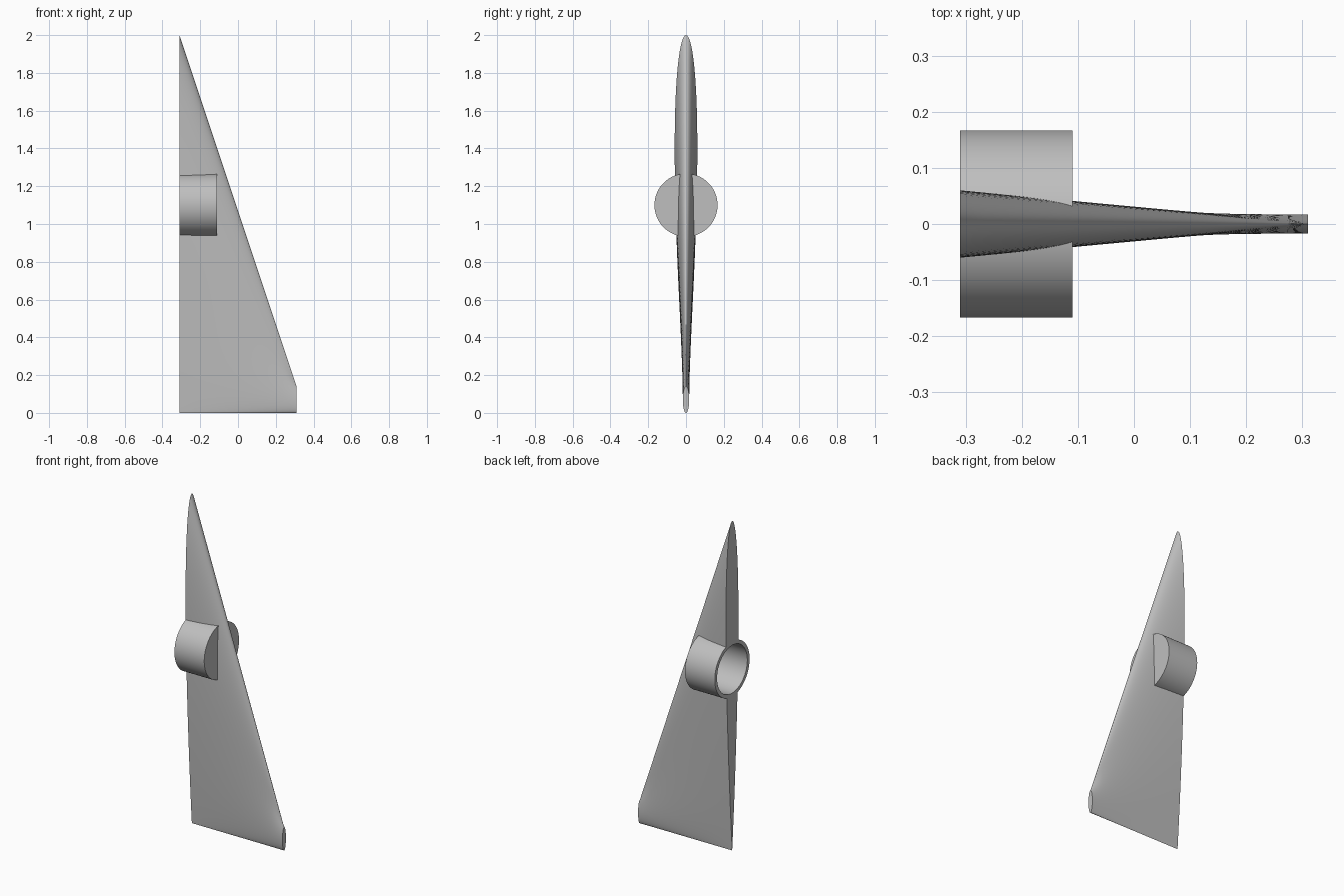
import bpy, bmesh, math
from mathutils import Matrix

cube = bpy.data.objects.get("Cube")
if cube:
    bpy.data.objects.remove(cube, do_unlink=True)

ROOT_X, TIP_X = -0.31, 0.31
HUB_Z = 1.1

grey = bpy.data.materials.new("plain_grey")
grey.use_nodes = True
grey.diffuse_color = (0.52, 0.52, 0.52, 1)
grey.node_tree.nodes["Principled BSDF"].inputs["Base Color"].default_value = (0.52, 0.52, 0.52, 1)


def make_object(name, bm):
    bmesh.ops.recalc_face_normals(bm, faces=bm.faces)
    mesh = bpy.data.meshes.new(name)
    bm.to_mesh(mesh)
    bm.free()
    mesh.materials.append(grey)
    obj = bpy.data.objects.new(name, mesh)
    bpy.context.collection.objects.link(obj)
    return obj


def cylinder_x(name, x0, x1, radius):
    bm = bmesh.new()
    place = Matrix.Translation(((x0 + x1) / 2, 0, HUB_Z)) @ Matrix.Rotation(math.pi / 2, 4, 'Y')
    bmesh.ops.create_cone(bm, cap_ends=True, segments=96, radius1=radius, radius2=radius,
                          depth=x1 - x0, matrix=place)
    return make_object(name, bm)


def root_point(t):
    # Symmetric aerofoil, rounded at the top and sharp at the bottom
    half = 0.6 * (0.2969 * math.sqrt(t) - 0.126 * t - 0.3516 * t**2
                  + 0.2843 * t**3 - 0.1036 * t**4)
    return half, 2 * (1 - t)


def tip_point(t):
    # Small ellipse
    angle = 2 * math.asin(min(1, t**2.5))
    return 0.017 * math.sin(angle), 0.07 + 0.07 * math.cos(angle)


# Tapered blade lofted from the aerofoil root to the elliptical tip
STEPS, SPANS = 48, 16
params = [(1 - math.cos(math.pi * i / STEPS)) / 2 for i in range(STEPS + 1)]
loop = [(t, 1) for t in params] + [(t, -1) for t in params[-2:0:-1]]
bm = bmesh.new()
rings = []
for j in range(SPANS + 1):
    s = j / SPANS
    ring = []
    for t, side in loop:
        (ry, rz), (ty, tz) = root_point(t), tip_point(t)
        ring.append(bm.verts.new((ROOT_X + s * (TIP_X - ROOT_X),
                                  side * (ry + s * (ty - ry)), rz + s * (tz - rz))))
    rings.append(ring)
for a, b in zip(rings, rings[1:]):
    for i in range(len(a)):
        k = (i + 1) % len(a)
        bm.faces.new((a[i], a[k], b[k], b[i]))
bm.faces.new(rings[0])
bm.faces.new(rings[-1])
blade = make_object("blade", bm)

# Round hub with a blind bore open at the root
hub = cylinder_x("hub", ROOT_X, -0.11, 0.167)
bore = cylinder_x("bore_cutter", ROOT_X - 0.05, -0.13, 0.145)
bore.hide_render = True

for obj in (blade, hub):
    bpy.ops.object.select_all(action='DESELECT')
    obj.select_set(True)
    bpy.context.view_layer.objects.active = obj
    cut = obj.modifiers.new("bore", 'BOOLEAN')
    cut.operation = 'DIFFERENCE'
    cut.solver = 'EXACT'
    cut.object = bore
    bpy.ops.object.modifier_apply(modifier=cut.name)
    bpy.ops.object.shade_smooth_by_angle(angle=math.radians(35))

bpy.data.objects.remove(bore, do_unlink=True)
